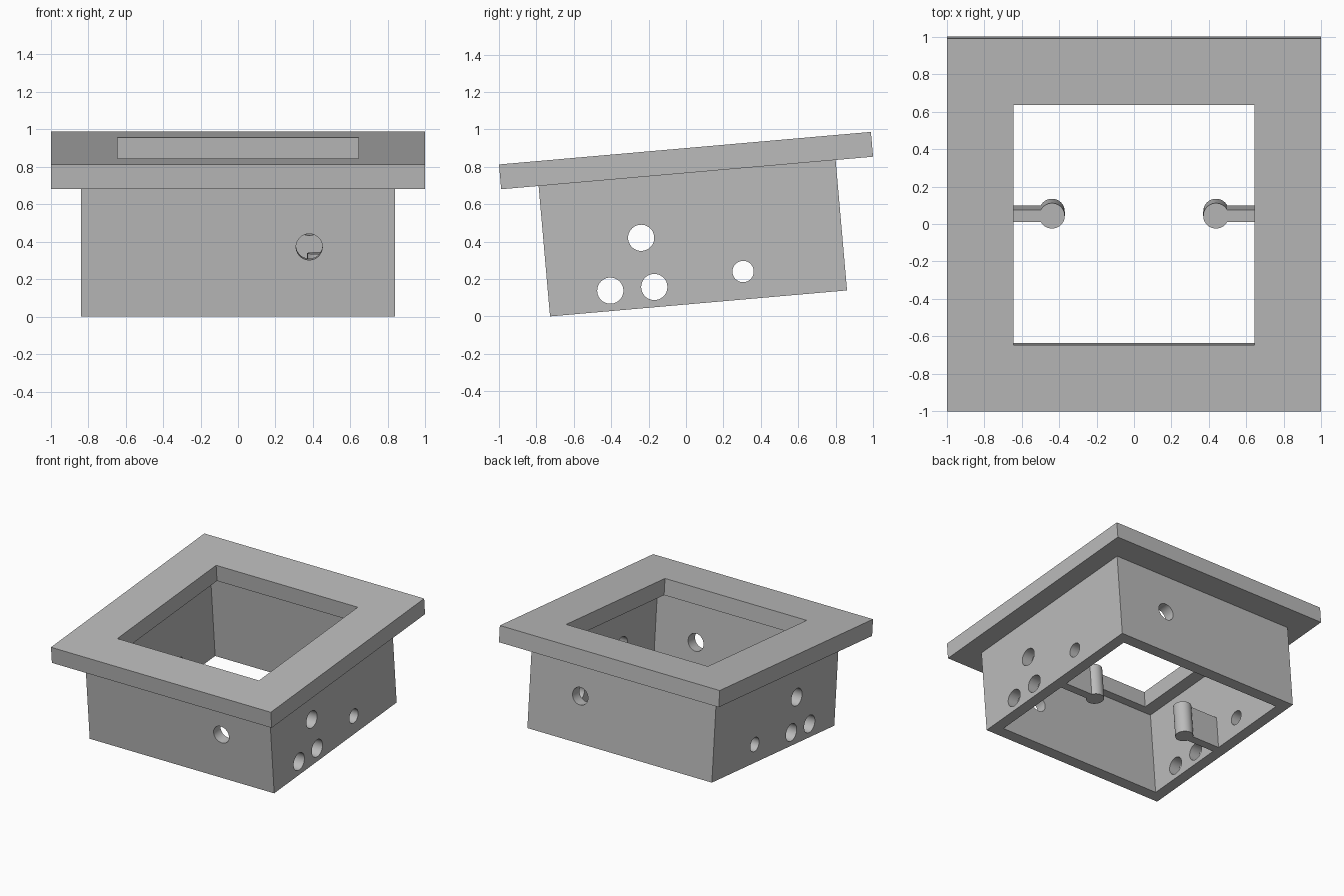
import bpy
import math
from mathutils import Matrix, Vector

if "Cube" in bpy.data.objects:
    bpy.data.objects.remove(bpy.data.objects["Cube"], do_unlink=True)

TILT = Matrix.Translation((0, 0.067, 0.0695)) @ Matrix.Rotation(math.radians(5), 4, "X")
BOX_X, BOX_Y, BOX_H, WALL = 0.8375, 0.797, 0.70, 0.09
SLAB, SLAB_T, OPENING = 0.998, 0.133, 0.643
POST_X, POST_R, POST_H = 0.4375, 0.068, 0.27

grey = bpy.data.materials.new("plain grey")
grey.use_nodes = True
GREY = (0.5, 0.5, 0.5, 1)
grey.diffuse_color = GREY
grey.node_tree.nodes["Principled BSDF"].inputs["Base Color"].default_value = GREY


def block(name, low, high):
    low, high = Vector(low), Vector(high)
    bpy.ops.mesh.primitive_cube_add(size=1)
    ob = bpy.context.object
    ob.name = name
    size = high - low
    ob.data.transform(Matrix.Translation((low + high) / 2) @ Matrix.Diagonal((*size, 1)))
    return ob


def rod(name, centre, radius, length, axis="Z"):
    bpy.ops.mesh.primitive_cylinder_add(vertices=48, radius=radius, depth=length)
    ob = bpy.context.object
    ob.name = name
    turn = {"X": Matrix.Rotation(math.pi / 2, 4, "Y"),
            "Y": Matrix.Rotation(math.pi / 2, 4, "X"),
            "Z": Matrix.Identity(4)}[axis]
    ob.data.transform(Matrix.Translation(centre) @ turn)
    return ob


def combine(ob, tools, operation):
    """Apply each boolean in turn and remove the helper."""
    for tool in tools:
        tool.hide_render = True
        mod = ob.modifiers.new("boolean", "BOOLEAN")
        mod.operation = operation
        mod.solver = "EXACT"
        mod.object = tool
        bpy.context.view_layer.objects.active = ob
        bpy.ops.object.modifier_apply(modifier=mod.name)
        bpy.data.objects.remove(tool, do_unlink=True)


def finish(ob):
    ob.data.materials.clear()
    ob.data.materials.append(grey)
    bpy.ops.object.select_all(action="DESELECT")
    ob.select_set(True)
    bpy.context.view_layer.objects.active = ob
    bpy.ops.object.shade_smooth_by_angle(angle=math.radians(30))
    ob.matrix_world = TILT


# Top frame with a square opening
frame = block("top_frame", (-SLAB, -SLAB, BOX_H), (SLAB, SLAB, BOX_H + SLAB_T))
combine(frame, [block("opening_cutter", (-OPENING, -OPENING, 0.5), (OPENING, OPENING, 1))],
        "DIFFERENCE")
finish(frame)

# Open box walls, drilled from side to side and from front to back
walls = block("box_walls", (-BOX_X, -BOX_Y, 0), (BOX_X, BOX_Y, BOX_H))
inner_x, inner_y = BOX_X - WALL, BOX_Y - WALL
cutters = [block("inside_cutter", (-inner_x, -inner_y, -0.1), (inner_x, inner_y, 0.8))]
for y, z, radius in ((-0.275, 0.376, 0.07), (-0.464, 0.109, 0.07),
                     (-0.228, 0.108, 0.07), (0.252, 0.149, 0.057)):
    cutters.append(rod("side_hole_cutter", (0, y, z), radius, 2, "X"))
cutters.append(rod("front_hole_cutter", (0.38, 0, 0.373), 0.07, 2, "Y"))
combine(walls, cutters, "DIFFERENCE")
finish(walls)

# Round posts, each joined to its side wall by a web
for side, label in ((1, "left"), (-1, "right")):
    post = rod(label + "_post", (side * POST_X, 0, POST_H / 2), POST_R, POST_H)
    xs = sorted((side * POST_X, side * inner_x))
    web = block("web", (xs[0], -0.032, 0), (xs[1], 0.032, POST_H))
    combine(post, [web], "UNION")
    finish(post)
